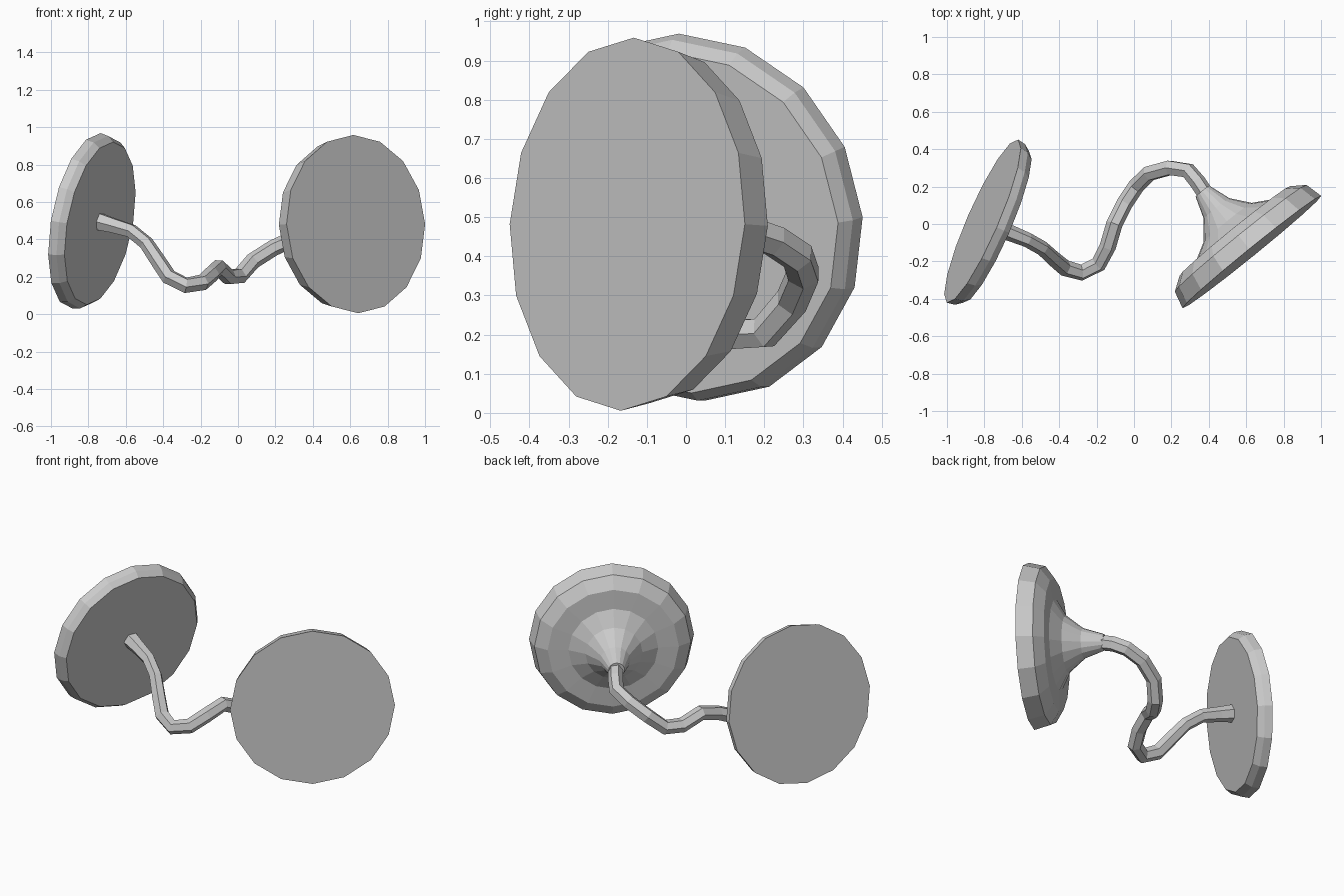
import bpy, bmesh, math
from mathutils import Vector

if "Cube" in bpy.data.objects:
    bpy.data.objects.remove(bpy.data.objects["Cube"])


def lathe(name, centre, axis, profile, sides=16):
    """Closed turned part: profile is (distance along axis, radius)."""
    axis = Vector(axis).normalized()
    u = axis.cross(Vector((0, 0, 1))).normalized()
    v = u.cross(axis)
    bm = bmesh.new()
    rings = []
    for a, r in profile:
        ring = []
        for i in range(sides):
            t = 2 * math.pi * i / sides
            ring.append(bm.verts.new(Vector(centre) + axis * a
                                     + (u * math.cos(t) + v * math.sin(t)) * r))
        rings.append(ring)
    for lo, hi in zip(rings, rings[1:]):
        for i in range(sides):
            j = (i + 1) % sides
            bm.faces.new((lo[i], lo[j], hi[j], hi[i]))
    bm.faces.new(rings[0])
    bm.faces.new(rings[-1])
    bmesh.ops.recalc_face_normals(bm, faces=bm.faces)
    me = bpy.data.meshes.new(name)
    bm.to_mesh(me)
    bm.free()
    ob = bpy.data.objects.new(name, me)
    bpy.context.collection.objects.link(ob)
    return ob


def tube(name, points, radius):
    """Six-sided faceted tube; each point is (x, y, z, radius factor)."""
    cu = bpy.data.curves.new(name, 'CURVE')
    cu.dimensions = '3D'
    cu.bevel_depth = radius
    cu.bevel_resolution = 1
    cu.use_fill_caps = True
    sp = cu.splines.new('POLY')
    sp.points.add(len(points) - 1)
    for p, (x, y, z, f) in zip(sp.points, points):
        p.co = (x, y, z, 1)
        p.radius = f
    ob = bpy.data.objects.new(name, cu)
    bpy.context.collection.objects.link(ob)
    bpy.ops.object.select_all(action='DESELECT')
    ob.select_set(True)
    bpy.context.view_layer.objects.active = ob
    bpy.ops.object.convert(target='MESH')
    bpy.ops.object.shade_flat()


# Left plate: wide flat outer face, slightly narrower inner face
lathe("left_disc", (-0.81, 0.015, 0.5), (0.902, -0.394, -0.174),
      [(0, 0.476), (0.045, 0.468), (0.08, 0.442)])

# Right bell: flat front, rounded rim, flaring back to a thin neck
lathe("right_bell", (0.63, -0.15, 0.482), (-0.63, 0.777, -0.045),
      [(0, 0.477), (0.095, 0.453), (0.145, 0.38), (0.152, 0.26),
       (0.205, 0.165), (0.3, 0.088), (0.42, 0.047)])

# Winding cord joining the two
tube("cord", [
    (-0.76, -0.01, 0.50, 1.2), (-0.67, -0.045, 0.475, 1.0),
    (-0.57, -0.085, 0.445, 0.9), (-0.49, -0.13, 0.38, 0.9),
    (-0.43, -0.185, 0.29, 0.95), (-0.37, -0.235, 0.20, 1.0),
    (-0.28, -0.26, 0.155, 1.0), (-0.19, -0.215, 0.17, 1.0),
    (-0.14, -0.12, 0.215, 1.0), (-0.105, 0.0, 0.25, 1.0),
    (-0.05, 0.11, 0.20, 1.0), (0.01, 0.20, 0.205, 1.0),
    (0.08, 0.27, 0.285, 1.0), (0.19, 0.30, 0.355, 1.0),
    (0.29, 0.285, 0.40, 1.0), (0.34, 0.225, 0.44, 1.0),
    (0.39, 0.15, 0.465, 1.0)], 0.044)
